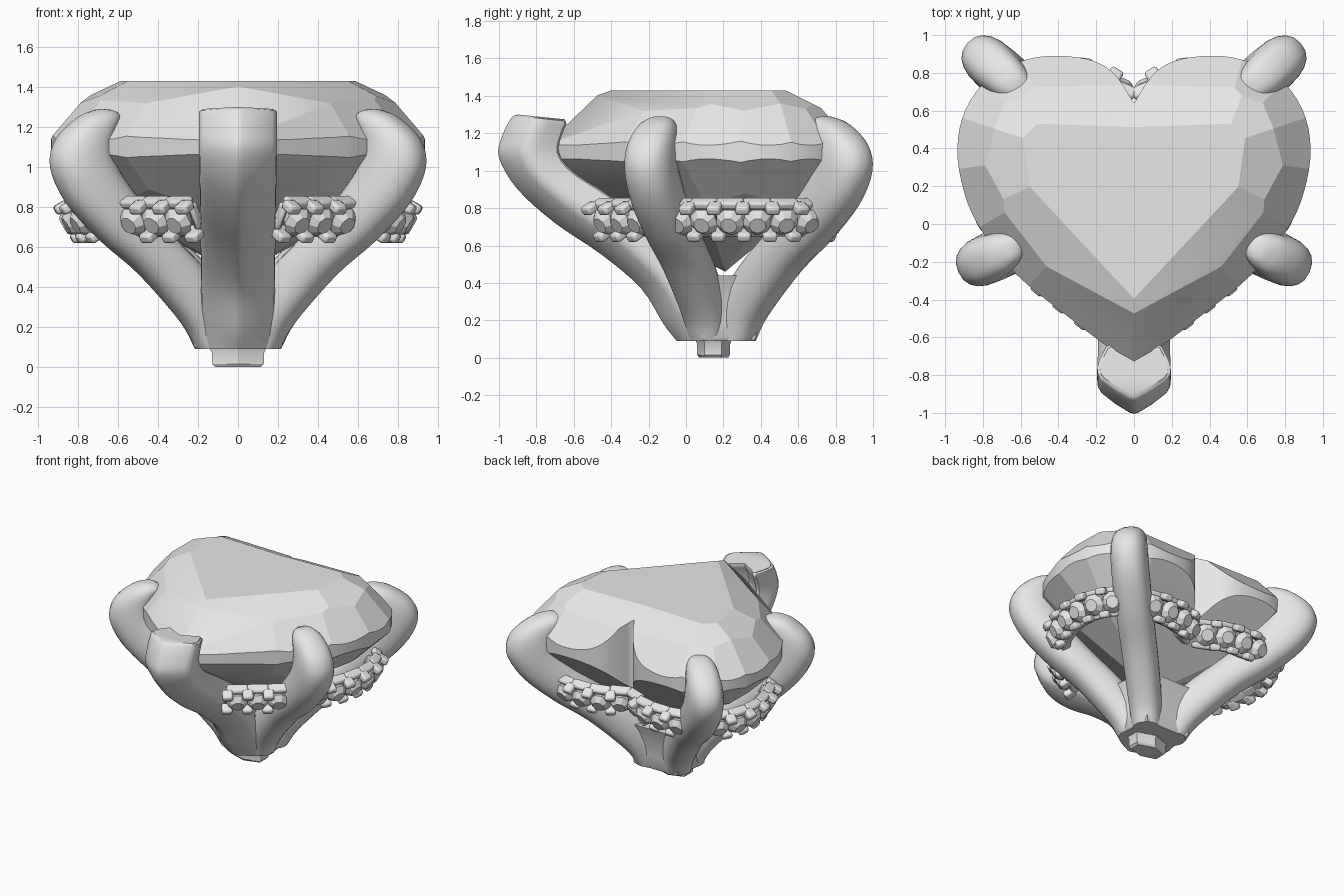
import bpy, bmesh, math
from mathutils import Vector, Matrix

if "Cube" in bpy.data.objects:
    bpy.data.objects.remove(bpy.data.objects["Cube"])

grey = bpy.data.materials.new("polished_grey")
grey.diffuse_color = (0.8, 0.8, 0.8, 1)
grey.use_nodes = True
grey.node_tree.nodes["Principled BSDF"].inputs["Base Color"].default_value = grey.diffuse_color


def finish(name, bm, angle, mirror=False, bevel=0):
    """Turn a bmesh into a shaded object."""
    bmesh.ops.recalc_face_normals(bm, faces=bm.faces)
    me = bpy.data.meshes.new(name)
    bm.to_mesh(me)
    bm.free()
    me.materials.append(grey)
    ob = bpy.data.objects.new(name, me)
    bpy.context.collection.objects.link(ob)
    if bevel:
        b = ob.modifiers.new("bevel", 'BEVEL')
        b.width, b.segments = bevel, 2
    if mirror:
        ob.modifiers.new("mirror", 'MIRROR')
    bpy.ops.object.select_all(action='DESELECT')
    ob.select_set(True)
    bpy.context.view_layer.objects.active = ob
    bpy.ops.object.shade_smooth_by_angle(angle=math.radians(angle))
    return ob


def spline(pts, n):
    """Catmull-Rom samples through points of any dimension."""
    out = []
    for i in range(len(pts) - 1):
        b, c = pts[i], pts[i + 1]
        a = pts[i - 1] if i else [2 * q - r for q, r in zip(b, c)]
        d = pts[i + 2] if i + 2 < len(pts) else [2 * r - q for q, r in zip(b, c)]
        for k in range(n):
            t = k / n
            out.append([0.5 * (2 * q + (r - p) * t + (2 * p - 5 * q + 4 * r - s) * t * t
                               + (3 * q - p - 3 * r + s) * t ** 3)
                        for p, q, r, s in zip(a, b, c, d)])
    return out + [list(pts[-1])]


def loft(rings):
    """Skin closed rings and cap both ends."""
    bm = bmesh.new()
    vs = [[bm.verts.new(p) for p in r] for r in rings]
    n = len(rings[0])
    for a, b in zip(vs, vs[1:]):
        for i in range(n):
            bm.faces.new((a[i], a[(i + 1) % n], b[(i + 1) % n], b[i]))
    bm.faces.new(vs[0])
    bm.faces.new(vs[-1])
    return bm


# Right half of the heart outline, from the point round to the cleft
flank = [(0, -.74), (.16, -.635), (.35, -.49), (.62, -.27), (.81, -.03), (.9, .17),
         (.935, .4), (.89, .61), (.76, .78), (.57, .87), (.4, .89), (.22, .865)]
heart = [Vector(p) for p in spline(flank + [(.1, .79), (0, .64)], 4)]

# Heart stone: half prism cut by facet planes, then mirrored
bm = bmesh.new()
base = bm.faces.new([bm.verts.new((p.x, p.y, .46)) for p in heart])
ext = bmesh.ops.extrude_face_region(bm, geom=[base])
bmesh.ops.translate(bm, vec=(0, 0, .97), verts=[v for v in ext['geom'] if isinstance(v, bmesh.types.BMVert)])
bmesh.ops.recalc_face_normals(bm, faces=bm.faces)


def cut(co, no):
    bmesh.ops.bisect_plane(bm, geom=bm.verts[:] + bm.edges[:] + bm.faces[:], dist=1e-5,
                           plane_co=co, plane_no=no, clear_outer=True)
    bmesh.ops.holes_fill(bm, edges=[e for e in bm.edges if e.is_boundary], sides=0)


def support(deg):
    n = Vector((math.cos(math.radians(deg)), math.sin(math.radians(deg))))
    return n, max(p.dot(n) for p in heart) - .003


for deg in (-54, -40, -20, 5, 32, 60, 90):        # lower crown
    n, h = support(deg)
    cut((n.x * h, n.y * h, 1.14), (n.x * .19, n.y * .19, .16))
for deg, run in ((-43, .365), (-8, .355), (45, .35), (92, .36)):   # upper crown
    n, h = support(deg)
    cut((n.x * (h - run), n.y * (h - run), 1.43), (n.x * .1, n.y * .1, .2))
culet = Vector((0, .21))
for deg in (-54, -40, -20, 5, 32, 60, 90):        # pavilion, steep then shallow
    n, h = support(deg)
    cut((n.x * h, n.y * h, 1.06), (n.x * .2, n.y * .2, -.2))
for deg in (-46, -8, 40, 91):
    n, h = support(deg)
    d = h - culet.dot(n) - .2
    cut((culet.x, culet.y, .46), (n.x * .4, n.y * .4, -d))
bmesh.ops.delete(bm, geom=[f for f in bm.faces if all(abs(v.co.x) < 1e-3 for v in f.verts)],
                 context='FACES')
finish("heart_stone", bm, 9, mirror=True)

# Four rounded claws: inner u,z / outer u,z / half width
claw = [(0, .09, .215, .09, .1), (.03, .27, .295, .22, .115), (.2, .5, .52, .46, .125),
        (.41, .7, .73, .63, .13), (.57, .87, .915, .82, .133), (.66, 1, 1, 1, .132),
        (.69, 1.1, .97, 1.14, .125), (.665, 1.2, .86, 1.245, .105),
        (.645, 1.245, .76, 1.288, .07), (.655, 1.272, .7, 1.288, .03)]
prongs = [("back_claw", 41.8, 1.18), ("side_claw", -24.6, 1.02)]
for name, deg, reach in prongs:
    d = Vector((math.cos(math.radians(deg)), math.sin(math.radians(deg)), 0))
    side = Vector((-d.y, d.x, 0))
    rings = []
    for ui, zi, uo, zo, w in spline(claw, 4):
        a = d * ui * reach + Vector((0, .17, zi))
        b = d * uo * reach + Vector((0, .17, zo))
        ring = []
        for k in range(20):
            c, s = math.cos(k * math.pi / 10), math.sin(k * math.pi / 10)
            c, s = [math.copysign(abs(q) ** .85, q) for q in (c, s)]
            ring.append((a + b) / 2 + (b - a) / 2 * c + side * w * s)
        rings.append(ring)
    finish(name, loft(rings), 45, mirror=True)

# Front chevron claw: outer y,z / inner y,z
vee = [(-.05, .09, .2, .09), (-.12, .18, .15, .28), (-.24, .37, 0, .5), (-.45, .55, -.2, .72),
       (-.7, .72, -.43, .88), (-.9, .9, -.61, 1), (-1, 1.07, -.68, 1.1),
       (-.985, 1.18, -.66, 1.2), (-.935, 1.28, -.64, 1.25), (-.9, 1.3, -.65, 1.275)]
rings = []
for i, (yo, zo, yi, zi) in enumerate(spline(vee, 4)):
    w = .18 + .015 * min(1, i / 24) - (.015 if i > 34 else 0)
    half = [(.12, .02), (.5, .16), (.88, .34), (.98, .44), (1, .56), (.95, .7), (.76, .97),
            (.66, 1), (.5, .9)]
    prof = [(0, 0)] + half + [(0, .7)] + [(-x, f) for x, f in reversed(half)]
    rings.append([(x * w, yo + (yi - yo) * f, zo + (zi - zo) * f) for x, f in prof])
finish("front_claw", loft(rings), 40)

# Basket base with webs joining the claws, and the foot peg below
star = [(0, -.05), (.18, .04), (.225, .09), (.19, .375), (-.19, .375), (-.225, .09), (-.18, .04)]
finish("basket_base", loft([[(x * s, .18 + (y - .18) * s, z) for x, y in star]
                            for s, z in ((.93, .09), (.99, .105), (1.03, .2), (1.12, .3),
                                         (1.25, .39), (1.35, .44), (.4, .43))]), 40)
peg = [(0, .06), (.13, .1), (.13, .19), (0, .235), (-.13, .19), (-.13, .1)]
finish("foot_peg", loft([[(x * s, .145 + (y - .145) * s, z) for x, y in peg]
                         for s, z in ((.88, 0), (1, .015), (1, .07), (1.12, .1))]), 30)

# Halo of small stones following the heart below the girdle
path = [Vector((x * .89, .2 + (y - .2) * (.86 if y > .2 else .89)))
        for x, y in spline(flank + [(.1, .8), (0, .76)], 8)]
lengths = [0]
for a, b in zip(path, path[1:]):
    lengths.append(lengths[-1] + (b - a).length)
count = round(lengths[-1] / .145)
step = lengths[-1] / count


def frame(s):
    """Local axes on the halo: x along, y outward and down, z up."""
    i = max(k for k in range(len(path) - 1) if lengths[k] <= s)
    t = (path[i + 1] - path[i]).normalized()
    p = path[i] + t * (s - lengths[i])
    n, up = Vector((t.y, -t.x, 0)), Vector((0, 0, 1))
    o, u = n * .87 - up * .5, up * .87 + n * .5
    m = Matrix((Vector((t.x, t.y, 0)), o, u)).transposed().to_4x4()
    m.translation = (p.x, p.y, .73)
    return m


def clear(p):
    """True where no claw covers the halo."""
    for _, deg, _ in prongs:
        a = math.radians(deg)
        if abs((p.y - .17) * math.cos(a) - p.x * math.sin(a)) < .1:
            return False
    return p.y > 0 or p.x > .2


stones, beads = bmesh.new(), bmesh.new()


def box(m, loc, size):
    bmesh.ops.create_cube(beads, size=1, matrix=m @ Matrix.Translation(loc) @ Matrix.Diagonal((*size, 1)))


for k in range(count):
    m = frame((k + .5) * step)
    if clear(m.translation):
        for r1, r2, y, h in ((.03, .08, -.035, .09), (.08, .045, .03, .04)):
            bmesh.ops.create_cone(stones, cap_ends=True, segments=9, radius1=r1, radius2=r2, depth=h,
                                  matrix=m @ Matrix.Translation((0, y, 0)) @ Matrix.Rotation(-math.pi / 2, 4, 'X'))
        for z in (-.08, .085):
            box(m, (0, -.04, z), (step * 1.05, .07, .045))
    m = frame(k * step)
    if k and clear(m.translation):
        for z in (-.08, .085):
            box(m, (0, .01, z), (.075, .08, .05))
        box(m, (0, -.05, 0), (.03, .06, .14))
finish("halo_stones", stones, 15, mirror=True)
finish("halo_beads", beads, 50, mirror=True, bevel=.016)
